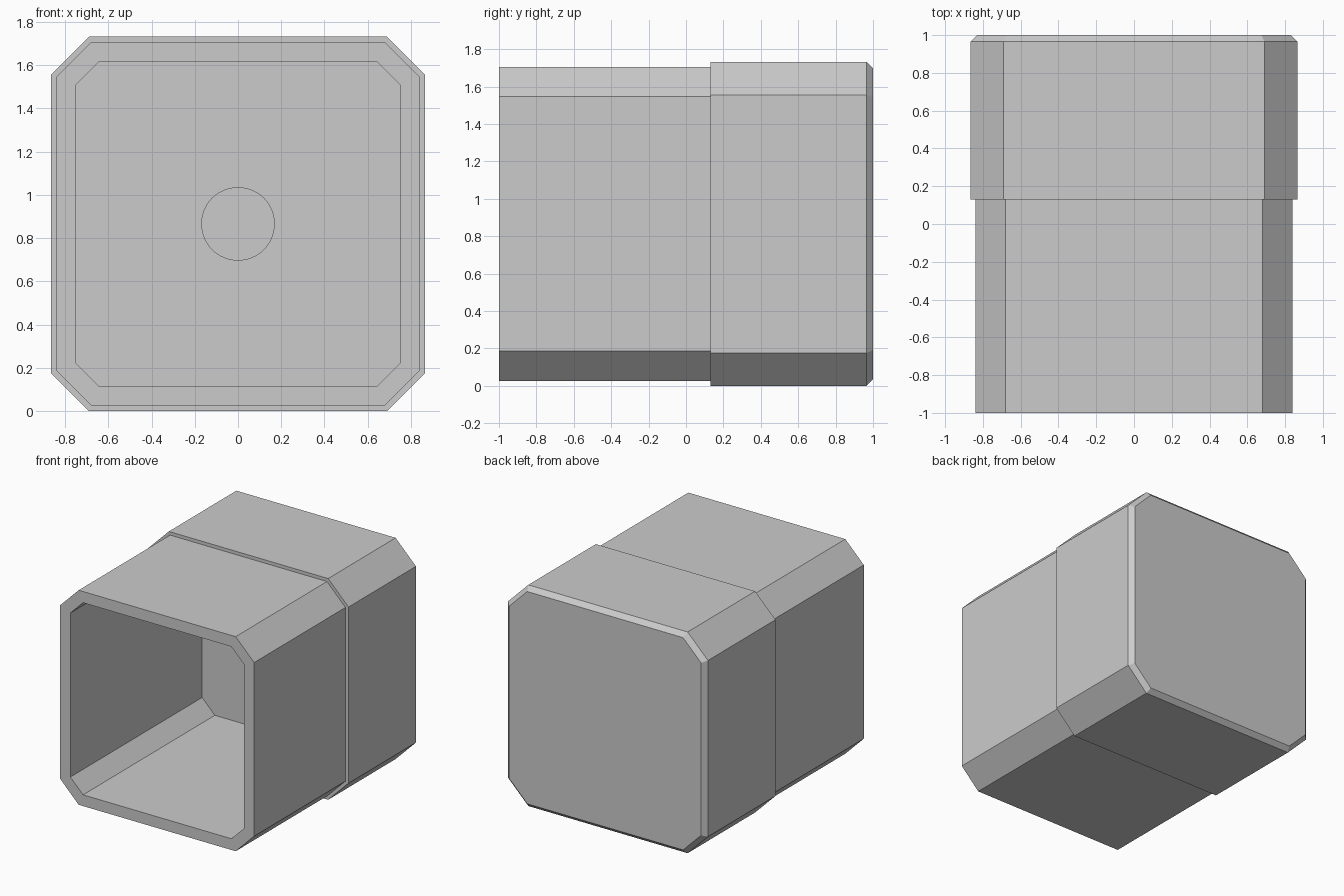
import bpy
import bmesh
import math

MID_Z = 0.866

cube = bpy.data.objects.get("Cube")
if cube:
    bpy.data.objects.remove(cube, do_unlink=True)

grey = bpy.data.materials.new("light_grey")
grey.use_nodes = True
color = (0.6, 0.6, 0.6, 1)
grey.diffuse_color = color
grey.node_tree.nodes["Principled BSDF"].inputs["Base Color"].default_value = color


def octagon(half, cut):
    """Square outline with chamfered corners, as (x, z) points."""
    a, b = half, half - cut
    return [(a, -b), (a, b), (b, a), (-b, a), (-a, b), (-a, -b), (-b, -a), (b, -a)]


def disc(radius, sides=48):
    steps = [2 * math.pi * i / sides for i in range(sides)]
    return [(radius * math.cos(t), radius * math.sin(t)) for t in steps]


def loft(name, sections, cap_start=True):
    """Join successive (y, outline) sections with quads and cap the ends."""
    bm = bmesh.new()
    rings = [[bm.verts.new((x, y, z + MID_Z)) for x, z in outline] for y, outline in sections]
    for r0, r1 in zip(rings, rings[1:]):
        for i in range(len(r0)):
            j = (i + 1) % len(r0)
            bm.faces.new((r0[i], r0[j], r1[j], r1[i]))
    bm.faces.new(rings[-1])
    if cap_start:
        bm.faces.new(rings[0])
    bmesh.ops.recalc_face_normals(bm, faces=bm.faces)
    mesh = bpy.data.meshes.new(name)
    bm.to_mesh(mesh)
    bm.free()
    mesh.materials.append(grey)
    obj = bpy.data.objects.new(name, mesh)
    bpy.context.collection.objects.link(obj)
    return obj


# Open-fronted sleeve: back, outer wall, front rim, inner wall, cavity floor
outer, inner = octagon(0.84, 0.16), octagon(0.752, 0.11)
loft("sleeve", [(0.7, outer), (-1, outer), (-1, inner), (0.63, inner)])

# Wider rear housing with a chamfered back edge
wide = octagon(0.866, 0.176)
loft("rear_housing", [(0.13, outer), (0.13, wide), (0.965, wide),
                      (1, octagon(0.831, 0.156))], cap_start=False)

# Short round boss on the cavity floor
boss = loft("boss", [(0.51, disc(0.17)), (0.64, disc(0.17))])
bpy.context.view_layer.objects.active = boss
boss.select_set(True)
bpy.ops.object.shade_smooth_by_angle(angle=math.radians(30))
